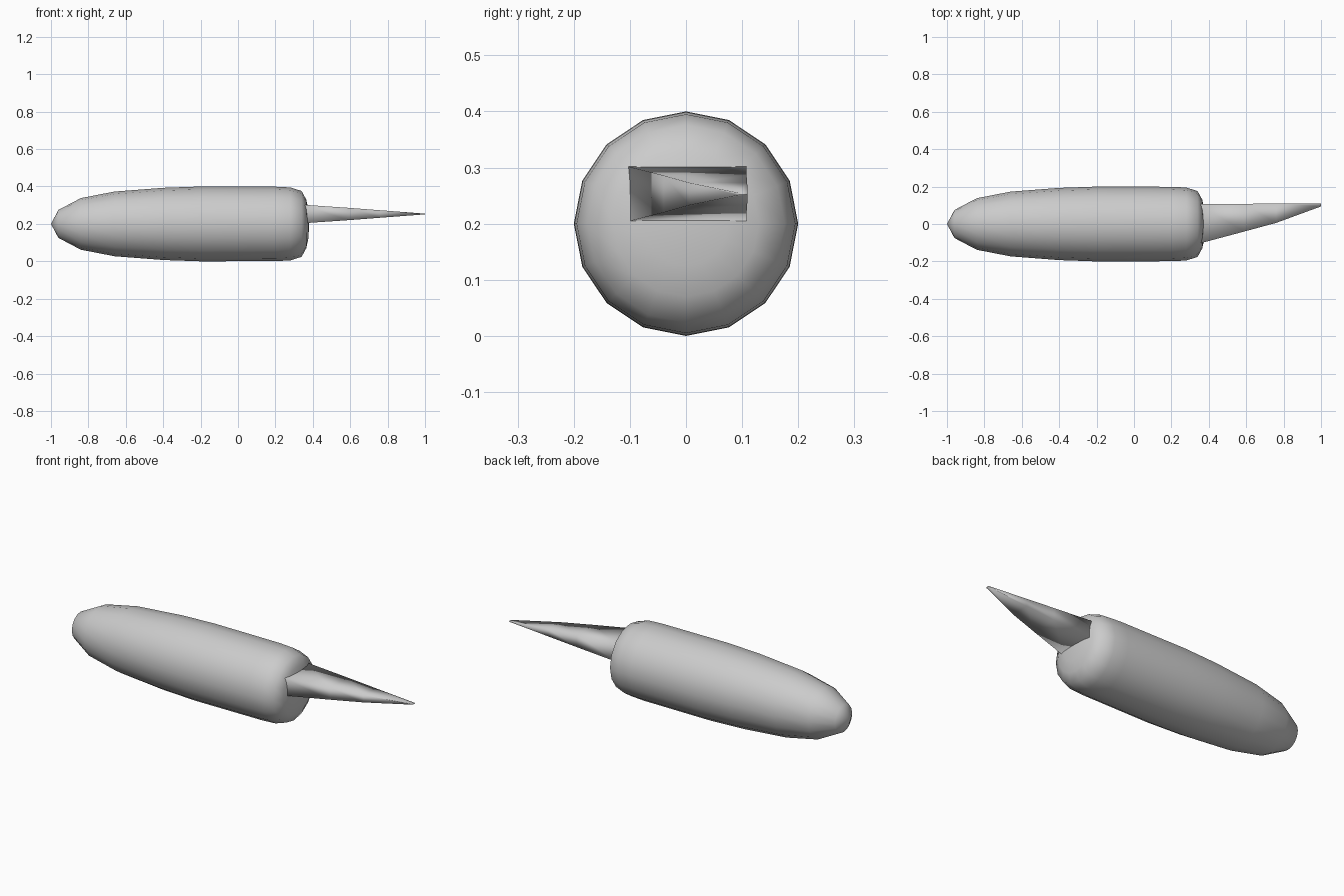
import bpy, bmesh
from math import cos, sin, pi

if "Cube" in bpy.data.objects:
    bpy.data.objects.remove(bpy.data.objects["Cube"])


def loft(name, rings, cap_start=True, cap_end=True):
    """Skin a list of equal-length point rings into one smooth object."""
    bm = bmesh.new()
    rows = [[bm.verts.new(p) for p in ring] for ring in rings]
    n = len(rows[0])
    for a, b in zip(rows, rows[1:]):
        for i in range(n):
            j = (i + 1) % n
            bm.faces.new((a[i], a[j], b[j], b[i]))
    if cap_start:
        bm.faces.new(rows[0])
    if cap_end:
        bm.faces.new(rows[-1])
    bmesh.ops.remove_doubles(bm, verts=bm.verts, dist=1e-4)
    bmesh.ops.recalc_face_normals(bm, faces=bm.faces)
    for f in bm.faces:
        f.smooth = True
    mesh = bpy.data.meshes.new(name)
    bm.to_mesh(mesh)
    bm.free()
    obj = bpy.data.objects.new(name, mesh)
    bpy.context.collection.objects.link(obj)
    return obj


# Sixteen-sided rounded body turned around the x axis
SIDES = 16
profile = [(-1, 0), (-0.96, 0.075), (-0.84, 0.138), (-0.66, 0.173),
           (-0.4, 0.193), (-0.2, 0.2), (0.2, 0.199), (0.28, 0.195),
           (0.34, 0.176), (0.365, 0.13), (0.377, 0.075), (0.38, 0)]
rings = [[(x, r * cos(2 * pi * i / SIDES), 0.2 + r * sin(2 * pi * i / SIDES))
          for i in range(SIDES)] for x, r in profile]
loft("body", rings, cap_start=False, cap_end=False)

# Tapering four-sided spike: x, near y, far y, half height
sections = [(0.34, -0.107, 0.108, 0.05), (0.59, -0.04, 0.108, 0.033),
            (0.76, 0.006, 0.109, 0.02), (1.0, 0.094, 0.11, 0.002)]
zc = 0.253
loft("spike", [[(x, y0, zc - h), (x, y1, zc - h), (x, y1, zc + h), (x, y0, zc + h)]
               for x, y0, y1, h in sections])
